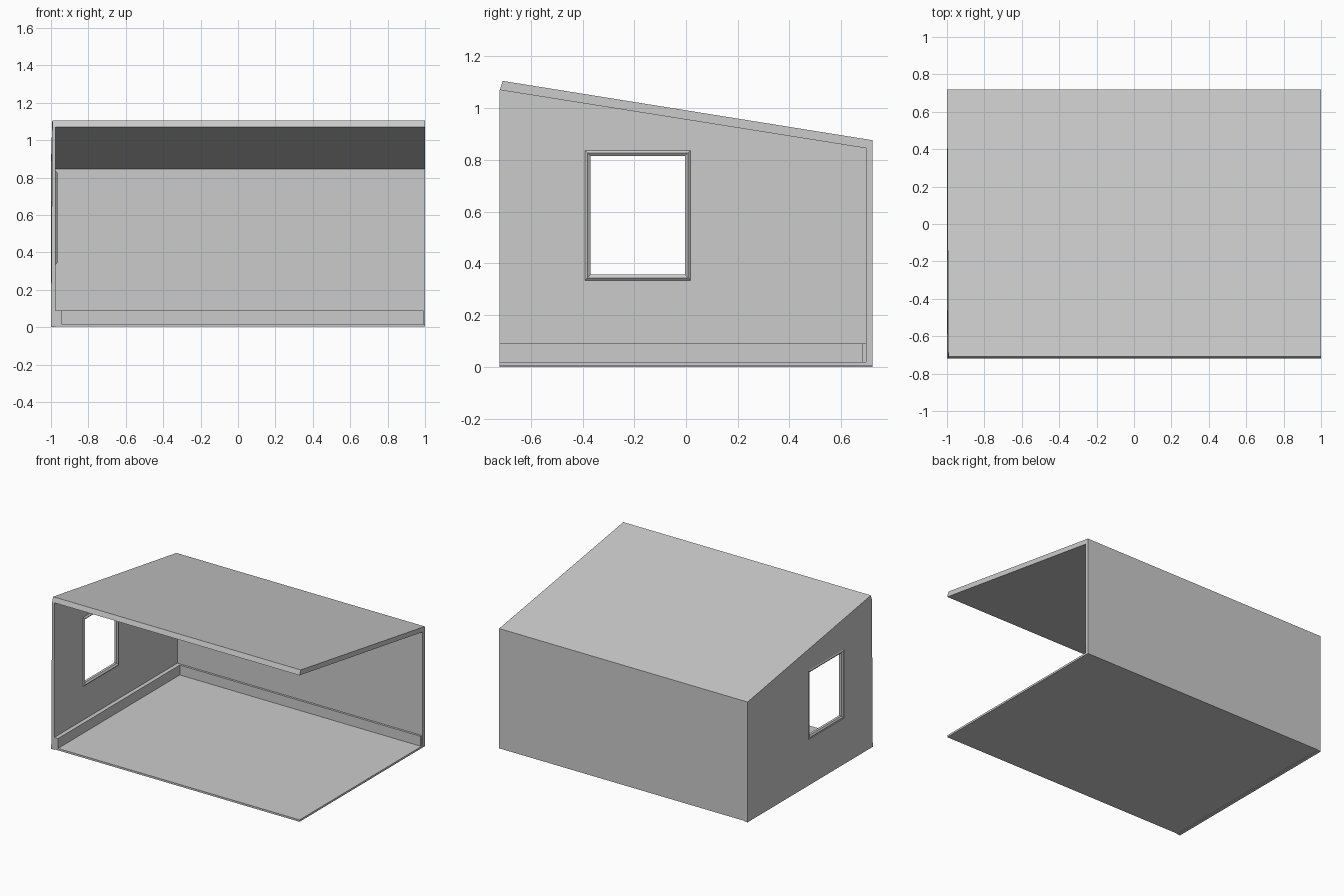
import bpy, bmesh

if "Cube" in bpy.data.objects:
    bpy.data.objects.remove(bpy.data.objects["Cube"])


def finish(name, bm):
    bmesh.ops.recalc_face_normals(bm, faces=bm.faces)
    me = bpy.data.meshes.new(name)
    bm.to_mesh(me)
    bm.free()
    ob = bpy.data.objects.new(name, me)
    bpy.context.collection.objects.link(ob)
    return ob


def extrude_x(name, profile, x0, x1):
    """Closed (y, z) profile extruded from x0 to x1."""
    bm = bmesh.new()
    face = bm.faces.new([bm.verts.new((x0, y, z)) for y, z in profile])
    ext = bmesh.ops.extrude_face_region(bm, geom=[face])
    for v in ext["geom"]:
        if isinstance(v, bmesh.types.BMVert):
            v.co.x = x1
    return finish(name, bm)


def rect(y0, y1, z0, z1):
    return [(y0, z0), (y1, z0), (y1, z1), (y0, z1)]


# Floor slab
extrude_x("floor", rect(-0.72, 0.72, 0.004, 0.018), -1, 1)

# Sloped roof and back wall as one bent shell, front edge square to the slope
extrude_x("roof_and_back_wall", [
    (-0.72, 1.07), (-0.708, 1.105), (0.72, 0.876), (0.72, 0.005),
    (0.695, 0.005), (0.695, 0.845)], -1, 1)

# Left wall with window opening
wall = extrude_x("left_wall", [
    (-0.72, 0), (0.72, 0), (0.72, 0.876), (-0.708, 1.105), (-0.72, 1.07)],
    -1, -0.975)
Y0, Y1, Z0, Z1 = -0.391, 0.018, 0.334, 0.837
cutter = extrude_x("window_cutter", rect(Y0, Y1, Z0, Z1), -1.1, -0.9)
cutter.hide_render = True
mod = wall.modifiers.new("window", "BOOLEAN")
mod.operation = 'DIFFERENCE'
mod.solver = 'EXACT'
mod.object = cutter
bpy.context.view_layer.objects.active = wall
bpy.ops.object.modifier_apply(modifier=mod.name)
bpy.data.objects.remove(cutter)

# The front top corner of the shell leans in very slightly
for name in ("left_wall", "roof_and_back_wall"):
    for v in bpy.data.objects[name].data.vertices:
        if v.co.x < -0.99 and v.co.y < -0.7 and v.co.z > 1:
            v.co.x = -0.993

# Window frame: mitred ring with bevelled faces, section = (inset, x)
section = [(0, -0.993), (0.01, -1.0), (0.022, -0.993),
           (0.022, -0.975), (0.01, -0.966), (0, -0.975)]
bm = bmesh.new()
rings = [[bm.verts.new((x, y, z)) for y, z in
          rect(Y0 + d, Y1 - d, Z0 + d, Z1 - d)] for d, x in section]
for i, a in enumerate(rings):
    b = rings[(i + 1) % len(rings)]
    for j in range(4):
        k = (j + 1) % 4
        bm.faces.new((a[j], a[k], b[k], b[j]))
finish("window_frame", bm)

# Skirting boards along the left and back walls
extrude_x("left_skirting", rect(-0.72, 0.695, 0.018, 0.09), -0.975, -0.945)
extrude_x("back_skirting", rect(0.68, 0.695, 0.018, 0.09), -0.945, 0.992)
